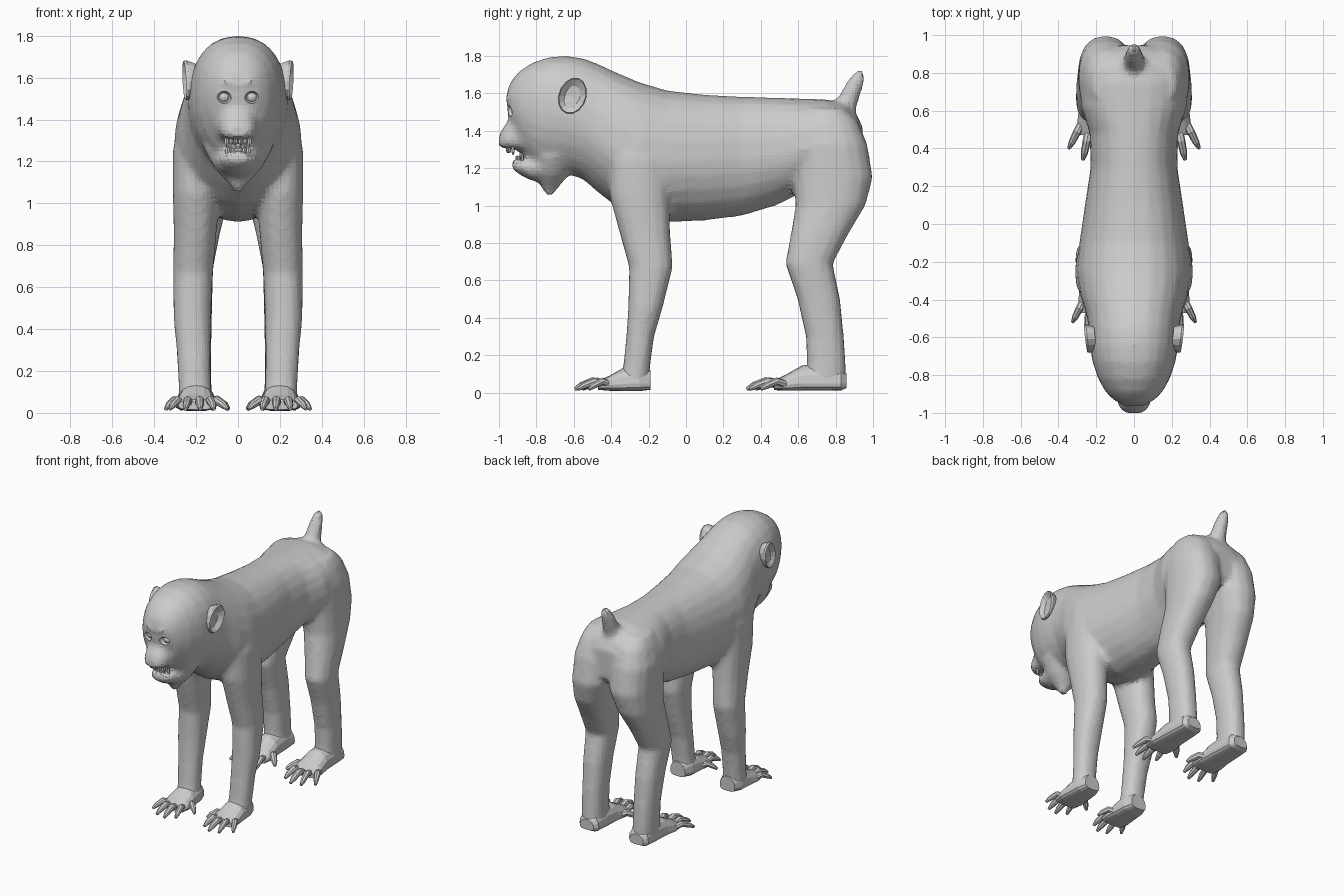
import bpy, bmesh, math
from mathutils import Vector

def new_object(name, bm):
    bmesh.ops.recalc_face_normals(bm, faces=bm.faces[:])
    me = bpy.data.meshes.new(name)
    bm.to_mesh(me)
    bm.free()
    ob = bpy.data.objects.new(name, me)
    bpy.context.collection.objects.link(ob)
    return ob

def loft(bm, rings):
    vs = [[bm.verts.new(p) for p in r] for r in rings]
    n = len(vs[0])
    for a, b in zip(vs, vs[1:]):
        for i in range(n):
            bm.faces.new((a[i], a[(i + 1) % n], b[(i + 1) % n], b[i]))
    bm.faces.new(vs[0][::-1])
    bm.faces.new(vs[-1])

def power(v, n):
    return math.copysign(abs(v) ** (2 / n), v)

def along_y(bm, rows, n_up=2.3, n_low=1.9, sides=24, x=0):
    # rows: y, top, widest height, bottom, half width
    rings = []
    for y, top, mid, bot, hw in rows:
        ring = []
        for i in range(sides):
            a = math.tau * i / sides
            c, s = math.cos(a), math.sin(a)
            n, h = (n_up, top - mid) if s >= 0 else (n_low, mid - bot)
            ring.append((x + hw * power(c, n), y, mid + h * power(s, n)))
        rings.append(ring)
    loft(bm, rings)

def along_z(bm, rows, side, sides=16):
    # rows: z, front y, back y, centre x, half width
    rings = []
    for z, y0, y1, x, rx in rows:
        rings.append([(side * (x + rx * power(math.cos(math.tau * i / sides), 2.3)),
                       (y0 + y1) / 2 + (y1 - y0) / 2 * power(math.sin(math.tau * i / sides), 2.3), z)
                      for i in range(sides)])
    loft(bm, rings)

def tube(bm, pts, radii, sides=8, up=(0, 0, 1)):
    pts = [Vector(p) for p in pts]
    rings = []
    for i, p in enumerate(pts):
        d = (pts[min(i + 1, len(pts) - 1)] - pts[max(i - 1, 0)]).normalized()
        u = d.cross(Vector(up)).normalized()
        v = u.cross(d)
        rings.append([p + radii[i] * (u * math.cos(math.tau * k / sides) + v * math.sin(math.tau * k / sides))
                      for k in range(sides)])
    loft(bm, rings)

def ball(bm, c, r, seg=12):
    res = bmesh.ops.create_uvsphere(bm, u_segments=seg, v_segments=seg // 2 + 2, radius=1)
    for v in res["verts"]:
        v.co = Vector((c[0] + v.co.x * r[0], c[1] + v.co.y * r[1], c[2] + v.co.z * r[2]))

# trunk and skull
bm = bmesh.new()
along_y(bm, [(-.955, 1.62, 1.56, 1.50, .05), (-.935, 1.665, 1.54, 1.42, .105), (-.89, 1.72, 1.52, 1.30, .15),
             (-.82, 1.765, 1.51, 1.21, .19), (-.73, 1.795, 1.50, 1.17, .22), (-.64, 1.80, 1.48, 1.17, .236),
             (-.55, 1.788, 1.45, 1.14, .24), (-.47, 1.757, 1.38, 1.07, .255), (-.38, 1.715, 1.30, 1.0, .285),
             (-.25, 1.66, 1.24, .94, .308), (-.1, 1.615, 1.23, .91, .29), (.1, 1.593, 1.24, .92, .26),
             (.3, 1.582, 1.25, .945, .23), (.48, 1.577, 1.27, 1.0, .235), (.62, 1.572, 1.3, 1.07, .28),
             (.75, 1.568, 1.32, 1.12, .285), (.85, 1.545, 1.33, 1.15, .26), (.91, 1.49, 1.33, 1.18, .2),
             (.945, 1.42, 1.33, 1.22, .12)])
# upper muzzle, lower jaw, beard
along_y(bm, [(-.82, 1.50, 1.38, 1.28, .12), (-.90, 1.485, 1.37, 1.295, .10), (-.955, 1.45, 1.35, 1.305, .085),
             (-.985, 1.405, 1.35, 1.305, .07), (-1.0, 1.375, 1.345, 1.315, .045)], 2.0, 2.6)
along_y(bm, [(-.72, 1.30, 1.22, 1.13, .13), (-.82, 1.25, 1.20, 1.13, .10), (-.89, 1.245, 1.21, 1.165, .08),
             (-.93, 1.245, 1.22, 1.195, .05)], 2.6, 2.0)
along_z(bm, [(1.05, -.745, -.715, 0, .015), (1.1, -.775, -.68, 0, .05), (1.17, -.82, -.62, 0, .115),
             (1.27, -.82, -.56, 0, .17)], 1)
for s in (-1, 1):
    # hind limb with buttock
    along_z(bm, [(1.52, .64, .85, .13, .09), (1.45, .58, .92, .135, .125), (1.33, .56, .97, .145, .15),
                 (1.15, .57, 1.0, .15, .148), (1.0, .585, .96, .175, .125), (.85, .56, .87, .197, .11),
                 (.69, .53, .785, .213, .095), (.5, .595, .825, .21, .087), (.3, .64, .845, .207, .08),
                 (.15, .645, .855, .205, .078), (.03, .62, .86, .2, .08)], s)
    # fore limb with shoulder
    along_z(bm, [(1.45, -.36, -.12, .17, .09), (1.25, -.42, -.09, .195, .118), (1.05, -.41, -.09, .2, .112),
                 (.85, -.355, -.083, .205, .102), (.67, -.305, -.07, .215, .096), (.45, -.31, -.125, .218, .09),
                 (.3, -.32, -.17, .212, .082), (.15, -.335, -.19, .207, .078), (.03, -.36, -.2, .2, .08)], s)
    # brow ridge
    tube(bm, [(0, -.945, 1.565), (s * .05, -.945, 1.58), (s * .11, -.905, 1.565)], [.018, .022, .016], up=(0, 1, 0))
# tail
tube(bm, [(0, .83, 1.45), (0, .86, 1.55), (0, .9, 1.64), (0, .93, 1.7), (0, .935, 1.725)],
     [.065, .058, .046, .034, .015], 10, up=(1, 0, 0))
body = new_object("body", bm)

# eye socket cutters
bm = bmesh.new()
for s in (-1, 1):
    ball(bm, (s * .068, -.95, 1.505), (.036, .045, .03))
sockets = new_object("eye_socket_cutter", bm)
sockets.hide_render = True
sockets.hide_set(True)

m = body.modifiers.new("skin", "REMESH")
m.mode = "VOXEL"
m.voxel_size = .02
m = body.modifiers.new("relax", "SMOOTH")
m.factor, m.iterations = .5, 4
m = body.modifiers.new("sockets", "BOOLEAN")
m.operation, m.object, m.solver = "DIFFERENCE", sockets, "EXACT"

# eyes
bm = bmesh.new()
for s in (-1, 1):
    ball(bm, (s * .066, -.905, 1.505), (.028, .028, .026))
new_object("eyes", bm)

# teeth and tongue
bm = bmesh.new()
for row_z, depth, count, span in ((1.298, -.955, 6, .055), (1.25, -.905, 6, .05)):
    for i in range(count):
        t = -1 + 2 * i / (count - 1)
        long = .03 if abs(t) == 1 else .018
        ball(bm, (span * t, depth + .03 * t * t, row_z), (.011, .009, long), 6)
ball(bm, (0, -.85, 1.25), (.045, .05, .018), 10)
new_object("teeth_and_tongue", bm)

# ears: rim, bowl and lobe
bm = bmesh.new()
for s in (-1, 1):
    rings = []
    for r, out in ((.85, -.03), (1.0, .012), (.95, .024), (.8, .014), (.55, -.002), (.15, -.004)):
        ring = []
        for i in range(14):
            a = math.tau * i / 14
            y, z = .075 * r * math.cos(a), .1 * r * math.sin(a) * (1.0 if math.sin(a) > 0 else .95)
            y -= .015 * math.sin(a) * -r
            ring.append((s * (.232 + out + .12 * y + .03 * z), -.607 + y, 1.585 + z))
        rings.append(ring)
    loft(bm, rings)
new_object("ears", bm)

# hands and feet: palm plus five digits each
def paw(name, rows, digits):
    bm = bmesh.new()
    for s in (-1, 1):
        along_y(bm, rows, 2.2, 3.0, 16, s * .2)
        for base, tip, r in digits:
            b, t = Vector((s * base[0], base[1], .045)), Vector((s * tip[0], tip[1], .018))
            k1, k2 = b.lerp(t, .35), b.lerp(t, .75)
            k1.z, k2.z = .06, .038
            tube(bm, [b, k1, k2, t], [r, r * 1.05, r * .9, r * .45])
    return new_object(name, bm)

paw("hands", [(-.19, .12, .05, .015, .06), (-.25, .15, .05, .008, .082), (-.34, .13, .045, .008, .088),
              (-.41, .09, .04, .01, .095), (-.47, .065, .035, .015, .085)],
    [((.13, -.36), (.05, -.43), .02), ((.14, -.43), (.115, -.555), .02), ((.185, -.45), (.18, -.595), .021),
     ((.235, -.44), (.25, -.58), .02), ((.27, -.41), (.325, -.52), .019)])
paw("feet", [(.858, .1, .05, .025, .055), (.83, .13, .05, .012, .078), (.72, .16, .05, .01, .085),
             (.62, .145, .05, .01, .09), (.54, .1, .04, .01, .1), (.47, .065, .035, .015, .09)],
    [((.13, .58), (.045, .49), .023), ((.14, .5), (.12, .37), .021), ((.19, .48), (.195, .325), .022),
     ((.24, .49), (.27, .34), .021), ((.28, .53), (.345, .4), .02)])
